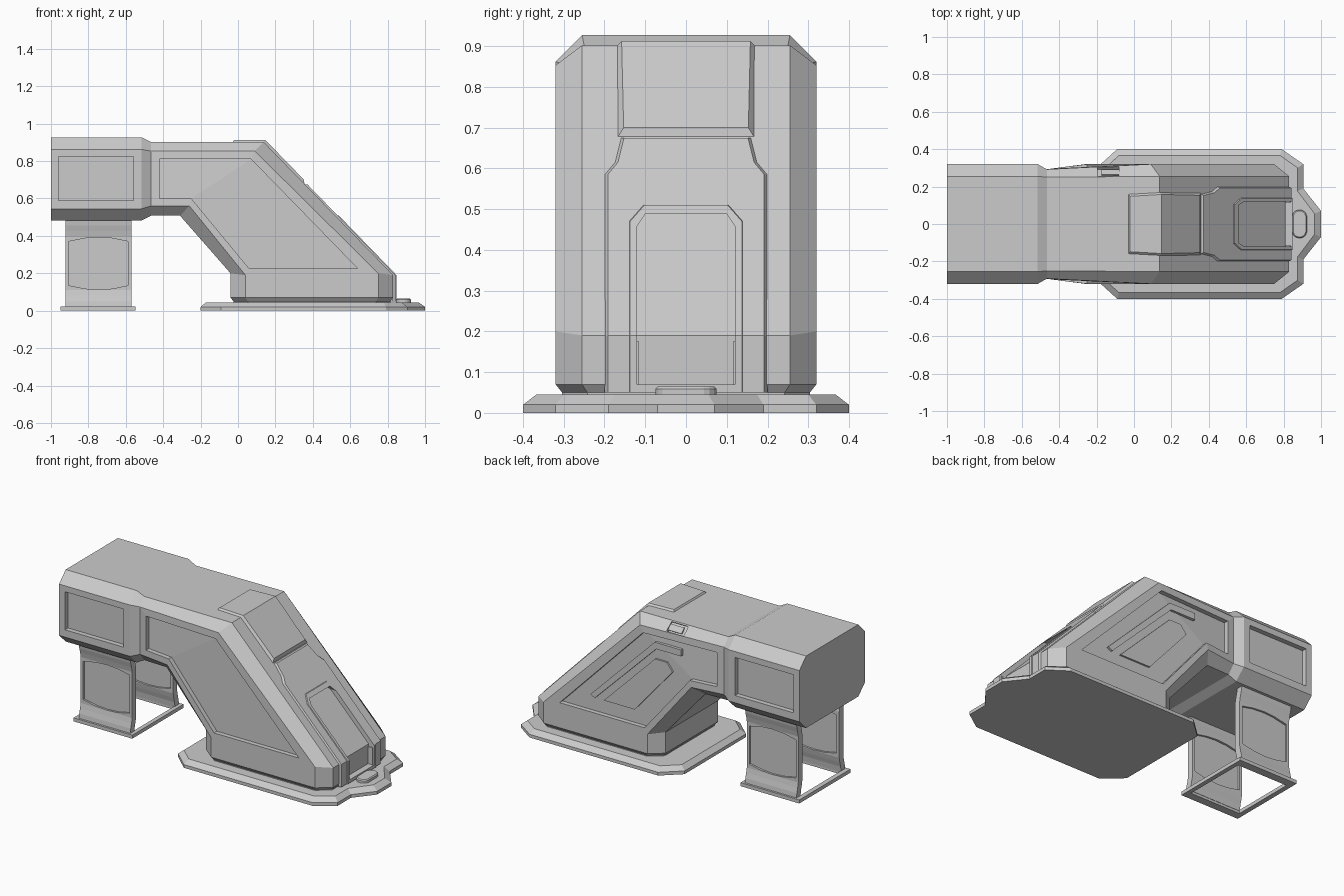
import bpy, bmesh, math

if "Cube" in bpy.data.objects:
    bpy.data.objects.remove(bpy.data.objects["Cube"])


def loft(name, loops, caps=None):
    """Skin a list of equal-length closed point loops, with end caps."""
    n = len(loops[0])
    caps = caps or [range(n)]
    bm = bmesh.new()
    rings = [[bm.verts.new(p) for p in loop] for loop in loops]
    for a, b in zip(rings, rings[1:]):
        for i in range(n):
            j = (i + 1) % n
            bm.faces.new((a[i], a[j], b[j], b[i]))
    for ring in (rings[0], rings[-1]):
        for c in caps:
            bm.faces.new([ring[i] for i in c])
    bmesh.ops.remove_doubles(bm, verts=bm.verts, dist=1e-5)
    bmesh.ops.recalc_face_normals(bm, faces=bm.faces)
    me = bpy.data.meshes.new(name)
    bm.to_mesh(me)
    bm.free()
    ob = bpy.data.objects.new(name, me)
    bpy.context.collection.objects.link(ob)
    return ob


def box(name, x0, x1, y0, y1, z0, z1):
    return loft(name, [[(x0, y0, z), (x1, y0, z), (x1, y1, z), (x0, y1, z)] for z in (z0, z1)])


def prism_y(name, pts, y0, y1):
    return loft(name, [[(x, y, z) for x, z in pts] for y in (y0, y1)])


def combine(ob, helper, operation='DIFFERENCE'):
    helper.hide_render = True
    helper.hide_viewport = True
    helper.display_type = 'WIRE'
    m = ob.modifiers.new("combine", 'BOOLEAN')
    m.operation = operation
    m.solver = 'EXACT'
    m.object = helper


def mirror_y(half):
    """Closed outline from the +y half listed from left to right."""
    return half + [(x, -y) for x, y in reversed(half)]


# main body: sloped profile, chamfered sides, recessed side panels
outer = [(-.47, .902, .25), (.137, .902, .255), (.83, .19, .255), (.83, .07, .255),
         (-.04, .07, .255), (-.04, .2, .255), (-.31, .508, .255), (-.47, .508, .25)]
inner = [(-.47, .853, .292), (.09, .853, .32), (.75, .2, .32), (.75, .07, .32),
         (.04, .07, .32), (.04, .19, .32), (-.26, .56, .32), (-.47, .56, .292)]
panel = [(-.42, .81, .297), (.07, .81, .32), (.64, .225, .32), (.64, .225, .32),
         (.06, .225, .32), (.06, .225, .32), (-.25, .60, .32), (-.42, .60, .299)]


def side(loop, s, d=0):
    return [(x, s * (y - d), z) for x, z, y in loop]


body = loft("main_body",
            [side(panel, -1, .028), side(panel, -1), side(inner, -1), side(outer, -1),
             side(outer, 1), side(inner, 1), side(panel, 1), side(panel, 1, .028)],
            caps=[(0, 1, 6, 7), (1, 2, 4, 6)])


# horizontal tunnel joined to the body: octagonal sections with a step down
def octagon(x, yi, yo, zb0, zb1, zt1, zt0):
    h = [(yi, zb0), (yo, zb1), (yo, zt1), (yi, zt0)]
    return [(x, y, z) for y, z in h] + [(x, -y, z) for y, z in reversed(h)]


tunnel = loft("tunnel", [octagon(-1, .255, .32, .482, .545, .862, .927),
                         octagon(-.515, .255, .32, .482, .545, .862, .927),
                         octagon(-.465, .25, .292, .508, .56, .853, .902)])
combine(body, tunnel, 'UNION')
for s in (-1, 1):
    combine(body, box("tunnel_panel_cutter", -.96, -.56, *sorted((s * .29, s * .4)), .59, .825))

# bottom lip joined to the body
foot = mirror_y([(-.04, .255), (.04, .32), (.75, .32), (.83, .255)])
lip = loft("bottom_lip", [[(.395 + (x - .395) * kx, y * ky, z) for x, y in foot]
                          for z, kx, ky in ((.07, 1, 1), (.05, .965, .95), (.042, .965, .95))])
combine(body, lip, 'UNION')

# hatch set into the back chamfer
hatch = box("hatch_cutter", -.057, .057, -.031, .031, -.016, .05)
hatch.location = (-.138, .283, .877)
hatch.rotation_euler = (math.radians(-48), 0, 0)
combine(body, hatch)
latch = box("hatch_latch", -.035, .057, -.018, .02, -.02, -.008)
latch.location = hatch.location
latch.rotation_euler = hatch.rotation_euler

# raised strips inside the back panel
prism_y("back_strip_upper", [(-.18, .765), (.0, .765), (.44, .325), (.41, .31), (-.01, .725), (-.18, .725)], .288, .306)
prism_y("back_strip_lower", [(-.08, .66), (.0, .66), (.35, .31), (.14, .31), (-.12, .61)], .288, .303)


# slabs that follow the sloped nose; rows are (z, half width)
def nose_x(z):
    return .83 - max(0, z - .19) * .97


def nose_slab(name, rows, back, front, bevel=0):
    return loft(name, [[(nose_x(z) + back, -w, z), (nose_x(z) + back, w, z),
                        (nose_x(z) + front, w - bevel, z), (nose_x(z) + front, bevel - w, z)]
                       for z, w in rows])


plate = nose_slab("nose_plate", [(.675, .16), (.615, .175), (.585, .2), (.19, .2), (.05, .2)], -.004, .012, .008)
frame = nose_slab("door_frame", [(.51, .11), (.47, .145), (.19, .145), (.05, .145)], -.004, .018, .008)
door = nose_slab("door_cutter", [(.488, .10), (.458, .12), (.19, .12), (.07, .12)], -.02, .15)
for ob in (body, plate, frame):
    combine(ob, door)
for s in (-1, 1):
    box("door_stop", .80, .84, *sorted((s * .115, s * .14)), .05, .175)

# cap that folds over the top edge of the nose
fold = [(-.03, .899, -.022, .912, .162), (.134, .898, .147, .912, .172), (.355, .677, .353, .70, .167)]
loft("nose_cap", [[(bx, -w, bz), (bx, w, bz), (tx, w - .014, tz), (tx, .014 - w, tz)]
                  for bx, bz, tx, tz, w in fold])

# base plate with bevelled rim
rim = mirror_y([(-.2, .3), (-.09, .4), (.79, .4), (.905, .32), (.905, .19), (1, .07)])
top = mirror_y([(-.17, .285), (-.08, .367), (.78, .367), (.875, .3), (.875, .175), (.965, .055)])
loft("base_plate", [[(x, y, z) for x, y in o] for o, z in ((rim, 0), (rim, .02), (top, .045))])

# rounded button on the base plate
cap = []
for i in range(16):
    a = math.tau * (i + .5) / 16
    cap.append((math.cos(a), math.sin(a), math.copysign(.036, math.sin(a))))
loft("base_button", [[(.885 + r * c, r * s + off, z) for c, s, off in cap]
                     for r, z in ((.04, .043), (.04, .059), (.034, .065))])

# support legs: waisted plates with barrel-shaped recessed panels
bow = [(.015, .238), (.05, .234), (.08, .226), (.11, .22), (.395, .22), (.425, .226), (.455, .234), (.483, .238)]
barrel = [(-.905, .135), (-.82, .118), (-.745, .113), (-.67, .118), (-.588, .135),
          (-.588, .37), (-.67, .387), (-.745, .392), (-.82, .387), (-.905, .37)]
for s in (-1, 1):
    leg = loft("support_leg", [[(-.922, s * y, z), (-.57, s * y, z),
                                (-.57, s * (y - .04), z), (-.922, s * (y - .04), z)] for z, y in bow])
    combine(leg, prism_y("leg_panel_cutter", barrel, s * .208, s * .3))
    combine(leg, prism_y("leg_panel_cutter", barrel, s * .1, s * .192))

# ground ring joining the legs
ring = box("leg_ground_ring", -.95, -.548, -.25, .25, 0, .022)
combine(ring, box("ring_cutter", -.92, -.575, -.2, .2, -.1, .1))
